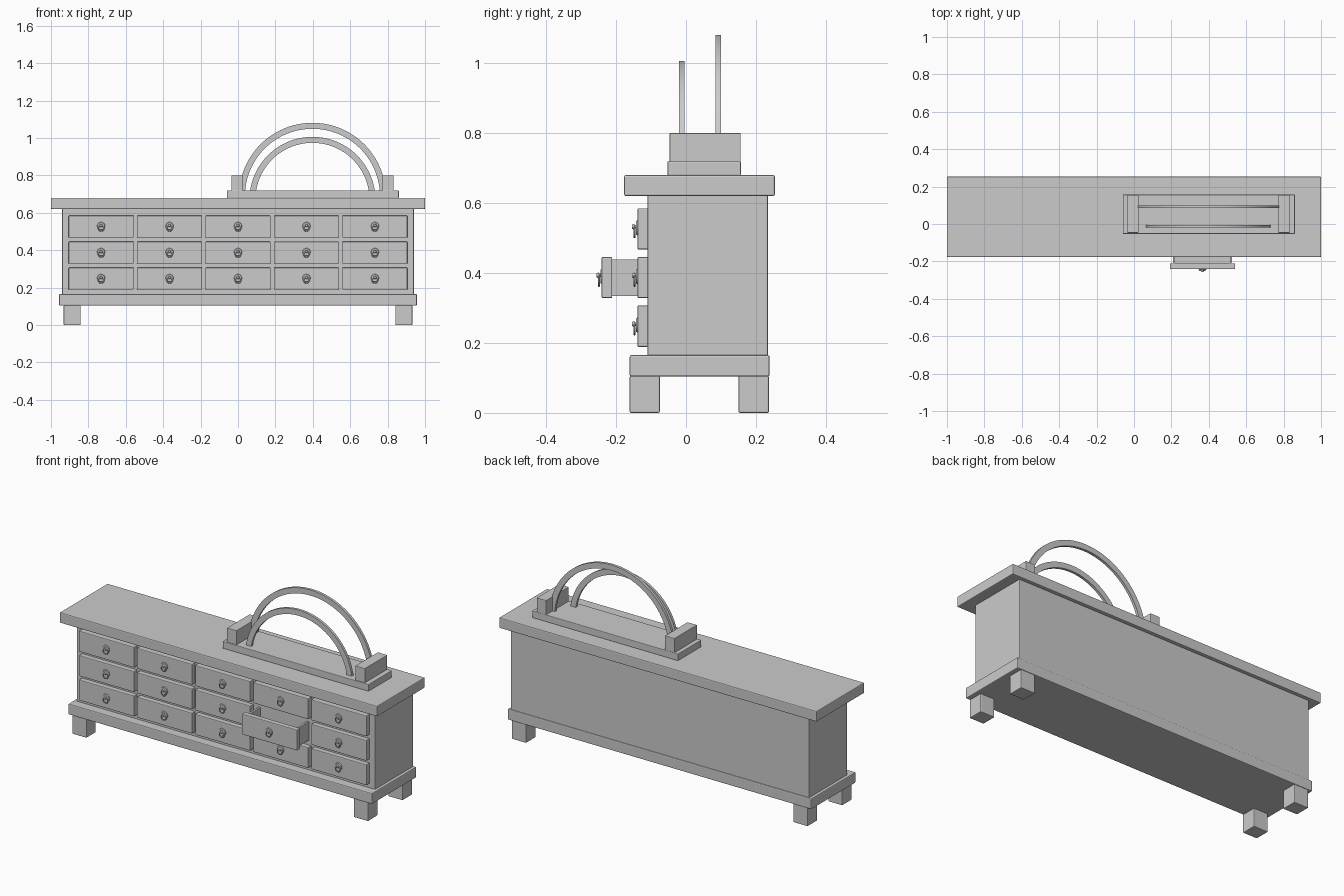
import bpy, bmesh, math
from mathutils import Matrix, Vector

cube = bpy.data.objects.get("Cube")
if cube:
    bpy.data.objects.remove(cube, do_unlink=True)

grey = bpy.data.materials.new("plain grey")
grey.use_nodes = True
grey.diffuse_color = (0.6, 0.6, 0.6, 1)
grey.node_tree.nodes["Principled BSDF"].inputs["Base Color"].default_value = grey.diffuse_color


def finish(name, bm, bevel=0.0, smooth=False):
    bmesh.ops.recalc_face_normals(bm, faces=bm.faces)
    mesh = bpy.data.meshes.new(name)
    for face in bm.faces:
        face.smooth = smooth
    bm.to_mesh(mesh)
    bm.free()
    mesh.materials.append(grey)
    obj = bpy.data.objects.new(name, mesh)
    bpy.context.collection.objects.link(obj)
    if bevel:
        mod = obj.modifiers.new("soft edges", 'BEVEL')
        mod.width = bevel
        mod.segments = 2
    return obj


def add_box(bm, x, y, z):
    centre = Vector([(a + b) / 2 for a, b in (x, y, z)])
    size = [b - a for a, b in (x, y, z)]
    bmesh.ops.create_cube(bm, size=1, matrix=Matrix.Translation(centre) @ Matrix.Diagonal((*size, 1)))


def box(name, x, y, z, bevel=0.004):
    bm = bmesh.new()
    add_box(bm, x, y, z)
    return finish(name, bm, bevel)


def add_disc(bm, x, y0, y1, z, r0, r1):
    # Round section along y, from radius r0 at the back to r1 at the front
    turn = Matrix.Rotation(math.pi / 2, 4, 'X')
    place = Matrix.Translation((x, (y0 + y1) / 2, z)) @ turn
    bmesh.ops.create_cone(bm, cap_ends=True, segments=16, radius1=r0, radius2=r1,
                          depth=y0 - y1, matrix=place)


def add_ring(bm, x, y, z, major, minor, segments=16, sides=6):
    rows = []
    for i in range(segments):
        a = math.tau * i / segments
        row = []
        for j in range(sides):
            b = math.tau * j / sides
            r = major + minor * math.cos(b)
            row.append(bm.verts.new((x + r * math.cos(a), y + minor * math.sin(b), z + r * math.sin(a))))
        rows.append(row)
    for i in range(segments):
        for j in range(sides):
            k, m = (i + 1) % segments, (j + 1) % sides
            bm.faces.new((rows[i][j], rows[k][j], rows[k][m], rows[i][m]))


def arch(name, x, y, z, radius, width=0.032, steps=48):
    # Flat half ring with a rectangular section
    bm = bmesh.new()
    rows = []
    for i in range(steps + 1):
        a = math.pi * i / steps
        rows.append([bm.verts.new((x + r * math.cos(a), yy, z + r * math.sin(a)))
                     for r, yy in ((radius, y[0]), (radius, y[1]),
                                   (radius - width, y[1]), (radius - width, y[0]))])
    for p, q in zip(rows, rows[1:]):
        for j in range(4):
            k = (j + 1) % 4
            bm.faces.new((p[j], q[j], q[k], p[k]))
    bm.faces.new(rows[0])
    bm.faces.new(rows[-1])
    obj = finish(name, bm, smooth=True)
    bpy.ops.object.select_all(action='DESELECT')
    obj.select_set(True)
    bpy.context.view_layer.objects.active = obj
    bpy.ops.object.shade_smooth_by_angle(angle=math.radians(30))


# Cabinet
box("worktop", (-1, 1), (-0.177, 0.254), (0.62, 0.68), 0.005)
box("cabinet_body", (-0.94, 0.94), (-0.11, 0.234), (0.16, 0.625))
box("plinth", (-0.957, 0.957), (-0.161, 0.239), (0.104, 0.165), 0.005)
for side, sx in (("right", -1), ("left", 1)):
    for end, y in (("front", (-0.161, -0.075)), ("back", (0.15, 0.237))):
        box(f"{end}_{side}_leg", sorted((sx * 0.842, sx * 0.932)), y, (0, 0.106))

# Drawers with ring pulls, one of them pulled out
for row, zc in enumerate((0.526, 0.387, 0.248)):
    for col in range(5):
        xc = (col - 2) * 0.366
        is_open = row == 1 and col == 3
        back = -0.211 if is_open else -0.108
        face = -0.241 if is_open else -0.139
        tag = f"{row + 1}_{col + 1}"
        box(f"drawer_front_{tag}", (xc - 0.174, xc + 0.174), (face, back), (zc - 0.059, zc + 0.059))
        bm = bmesh.new()
        add_disc(bm, xc, face + 0.001, face - 0.004, zc + 0.003, 0.022, 0.019)
        add_disc(bm, xc, face, face - 0.009, zc + 0.006, 0.005, 0.005)
        add_disc(bm, xc, face - 0.008, face - 0.015, zc + 0.006, 0.009, 0.006)
        add_ring(bm, xc, face - 0.008, zc - 0.009, 0.015, 0.003)
        finish(f"ring_pull_{tag}", bm)
        if is_open:
            bm = bmesh.new()
            y, wall = (back - 0.002, -0.108), 0.012
            x0, x1, z0, z1 = xc - 0.158, xc + 0.158, zc - 0.053, zc + 0.052
            add_box(bm, (x0, x0 + wall), y, (z0, z1))
            add_box(bm, (x1 - wall, x1), y, (z0, z1))
            add_box(bm, (x0 + wall, x1 - wall), y, (z0, z0 + wall))
            finish("open_drawer_box", bm)

# Arched stand on the worktop
box("stand_base", (-0.06, 0.86), (-0.053, 0.157), (0.679, 0.719), 0.003)
box("stand_right_block", (-0.036, 0.024), (-0.047, 0.156), (0.717, 0.8), 0.002)
box("stand_left_block", (0.772, 0.832), (-0.047, 0.156), (0.717, 0.8), 0.002)
arch("back_arch", 0.398, (0.085, 0.1), 0.688, 0.393)
arch("front_arch", 0.398, (-0.02, -0.005), 0.669, 0.337)
